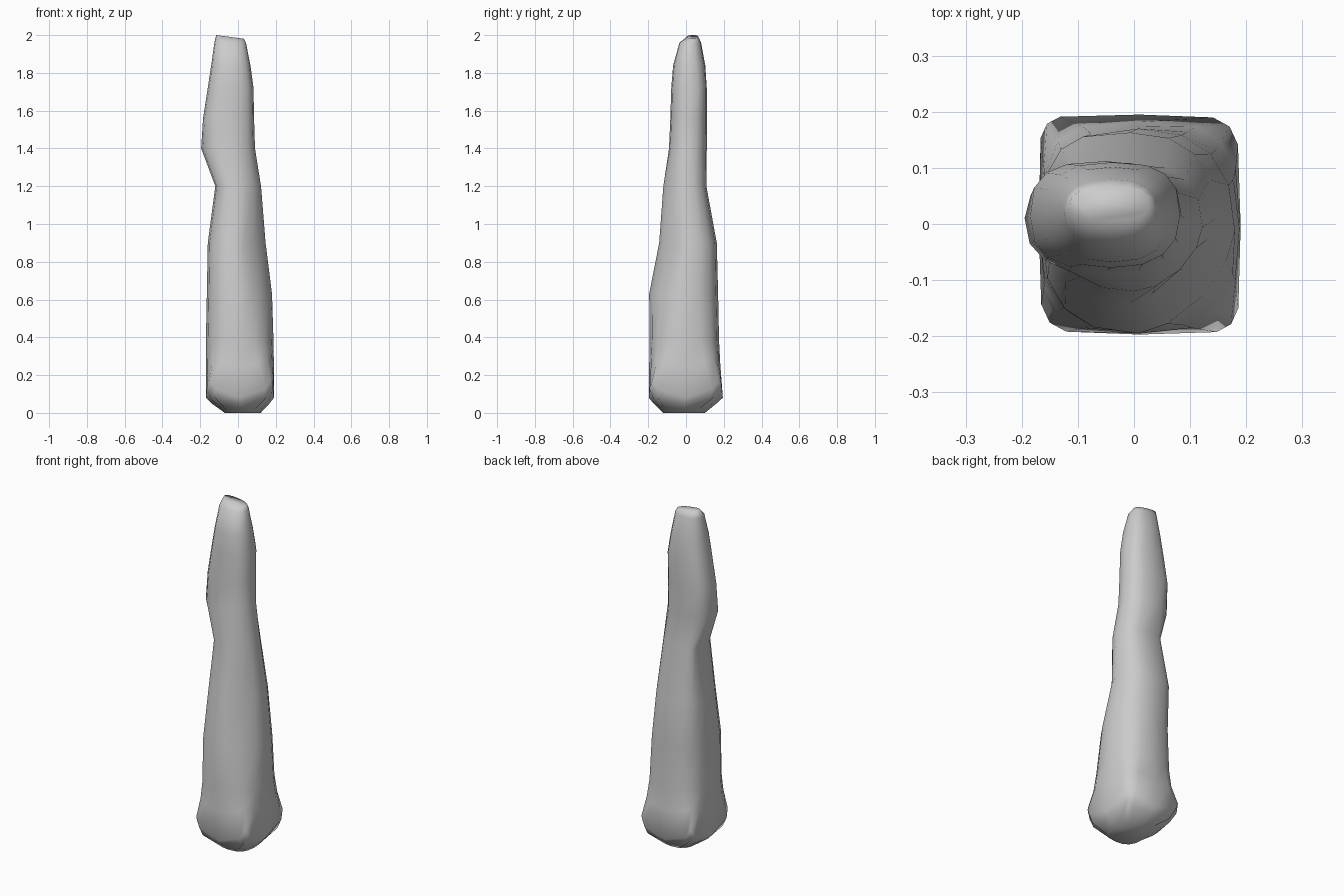
import bpy, bmesh, math

SIDES = 16
EVEN = (2.4, 2.4, 2.4, 2.4)
# ring: z, x min, x max, y min, y max, corner lift,
#       squareness of corners (back right, back left, front left, front right)
RINGS = [
    (0.00, -0.07, 0.12, -0.12, 0.10, 0.0, (2.6, 2.6, 2.6, 2.6)),
    (0.05, -0.14, 0.167, -0.172, 0.162, 0.04, (10, 10, 10, 10)),
    (0.08, -0.17, 0.19, -0.197, 0.195, 0.09, (6, 8, 6, 7)),
    (0.25, -0.169, 0.19, -0.195, 0.182, 0.03, (3.2, 3.4, 3.2, 2.9)),
    (0.38, -0.17, 0.188, -0.192, 0.175, 0.0, (2.6, 2.8, 2.6, 2.3)),
    (0.63, -0.165, 0.18, -0.195, 0.17, 0.0, (2.4, 2.7, 2.5, 1.6)),
    (0.90, -0.16, 0.146, -0.142, 0.163, 0.0, (2.4, 3.2, 2.4, 1.4)),
    (1.20, -0.12, 0.122, -0.12, 0.108, 0.0, (2.4, 5.0, 2.6, 1.7)),
    (1.40, -0.195, 0.09, -0.09, 0.11, 0.0, (2.4, 2.1, 2.4, 2.3)),
    (1.56, -0.185, 0.085, -0.083, 0.112, 0.0, (2.4, 2.9, 2.5, 2.4)),
    (1.72, -0.16, 0.082, -0.078, 0.11, 0.0, (2.8, 2.6, 2.5, 2.4)),
    (1.84, -0.142, 0.066, -0.068, 0.102, 0.0, EVEN),
    (1.96, -0.125, 0.042, -0.035, 0.08, 0.0, EVEN),
    (2.00, -0.115, 0.03, 0.005, 0.066, 0.0, EVEN),
]


def power(v, n):
    return math.copysign(abs(v) ** (2 / n), v) if abs(v) > 1e-6 else 0.0


# Tapering rock spire lofted through rounded-square rings
bm = bmesh.new()
loops = []
for z, x0, x1, y0, y1, lift, squareness in RINGS:
    loop = []
    for i in range(SIDES):
        a = 2 * math.pi * i / SIDES
        n = squareness[i * 4 // SIDES]
        x = (x0 + x1) / 2 + (x1 - x0) / 2 * power(math.cos(a), n)
        y = (y0 + y1) / 2 + (y1 - y0) / 2 * power(math.sin(a), n)
        dz = lift * math.sin(2 * a) ** 2
        # the tip slopes down slightly to the right
        if z > 1.99:
            dz -= 0.13 * (x - x0)
        loop.append(bm.verts.new((x, y, z + dz)))
    loops.append(loop)
for lo, hi in zip(loops, loops[1:]):
    for i in range(SIDES):
        j = (i + 1) % SIDES
        bm.faces.new((lo[i], lo[j], hi[j], hi[i]))
bm.faces.new(loops[0][::-1])
bm.faces.new(loops[-1])
bmesh.ops.recalc_face_normals(bm, faces=bm.faces)

mesh = bpy.data.meshes.new("rock_spire")
bm.to_mesh(mesh)
bm.free()
mesh.shade_smooth()
spire = bpy.data.objects.new("rock_spire", mesh)
bpy.context.collection.objects.link(spire)
